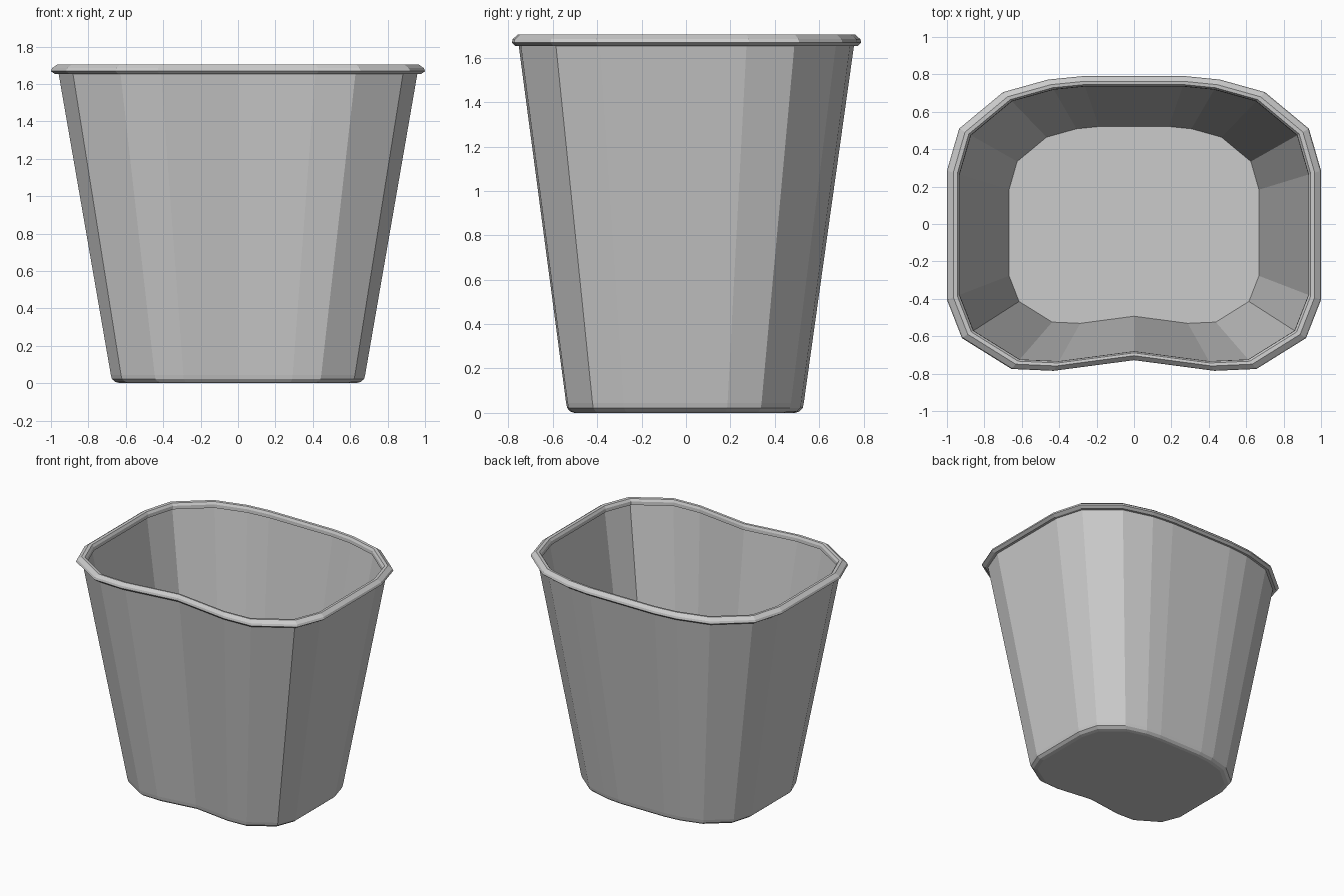
import bpy, bmesh

cube = bpy.data.objects.get("Cube")
if cube:
    bpy.data.objects.remove(cube, do_unlink=True)

# Plain grey plastic
grey = bpy.data.materials.new("grey_plastic")
grey.use_nodes = True
colour = (0.6, 0.6, 0.6, 1)
grey.diffuse_color = colour
grey.node_tree.nodes["Principled BSDF"].inputs["Base Color"].default_value = colour

# Half outline on the +x side, from back to front, then mirrored
half = [(0.28, 0.79), (0.46, 0.772), (0.70, 0.705), (0.935, 0.51),
        (1.0, 0.285), (1.0, -0.405), (0.92, -0.61), (0.655, -0.775),
        (0.43, -0.785)]
outline = half + [(0, -0.728)] + [(-x, y) for x, y in reversed(half)]


def shell(name, profile, cap_start=False, cap_end=False, closed=False):
    """Skin scaled copies of the outline; profile holds (scale, height)."""
    bm = bmesh.new()
    rings = [[bm.verts.new((x * s, y * s - 0.02 * (1 - s), z))
              for x, y in outline] for s, z in profile]
    pairs = list(zip(rings, rings[1:]))
    if closed:
        pairs.append((rings[-1], rings[0]))
    n = len(outline)
    for a, b in pairs:
        for i in range(n):
            j = (i + 1) % n
            bm.faces.new((a[i], a[j], b[j], b[i]))
    if cap_start:
        bm.faces.new(rings[0])
    if cap_end:
        bm.faces.new(rings[-1])
    bmesh.ops.recalc_face_normals(bm, faces=bm.faces)
    mesh = bpy.data.meshes.new(name)
    bm.to_mesh(mesh)
    bm.free()
    mesh.materials.append(grey)
    obj = bpy.data.objects.new(name, mesh)
    bpy.context.collection.objects.link(obj)
    return obj


# Tapered body: underside, bevelled foot, outer wall, inner wall, inner floor
shell("bin_body",
      [(0.63, 0), (0.655, 0.006), (0.674, 0.022), (0.68, 0.045),
       (0.96, 1.66), (0.945, 1.66), (0.668, 0.03)],
      cap_start=True, cap_end=True)

# Rolled rim around the opening
shell("rim",
      [(0.955, 1.652), (0.978, 1.652), (1.0, 1.668), (0.994, 1.684),
       (0.966, 1.704), (0.945, 1.702), (0.934, 1.685), (0.932, 1.66)],
      closed=True)
